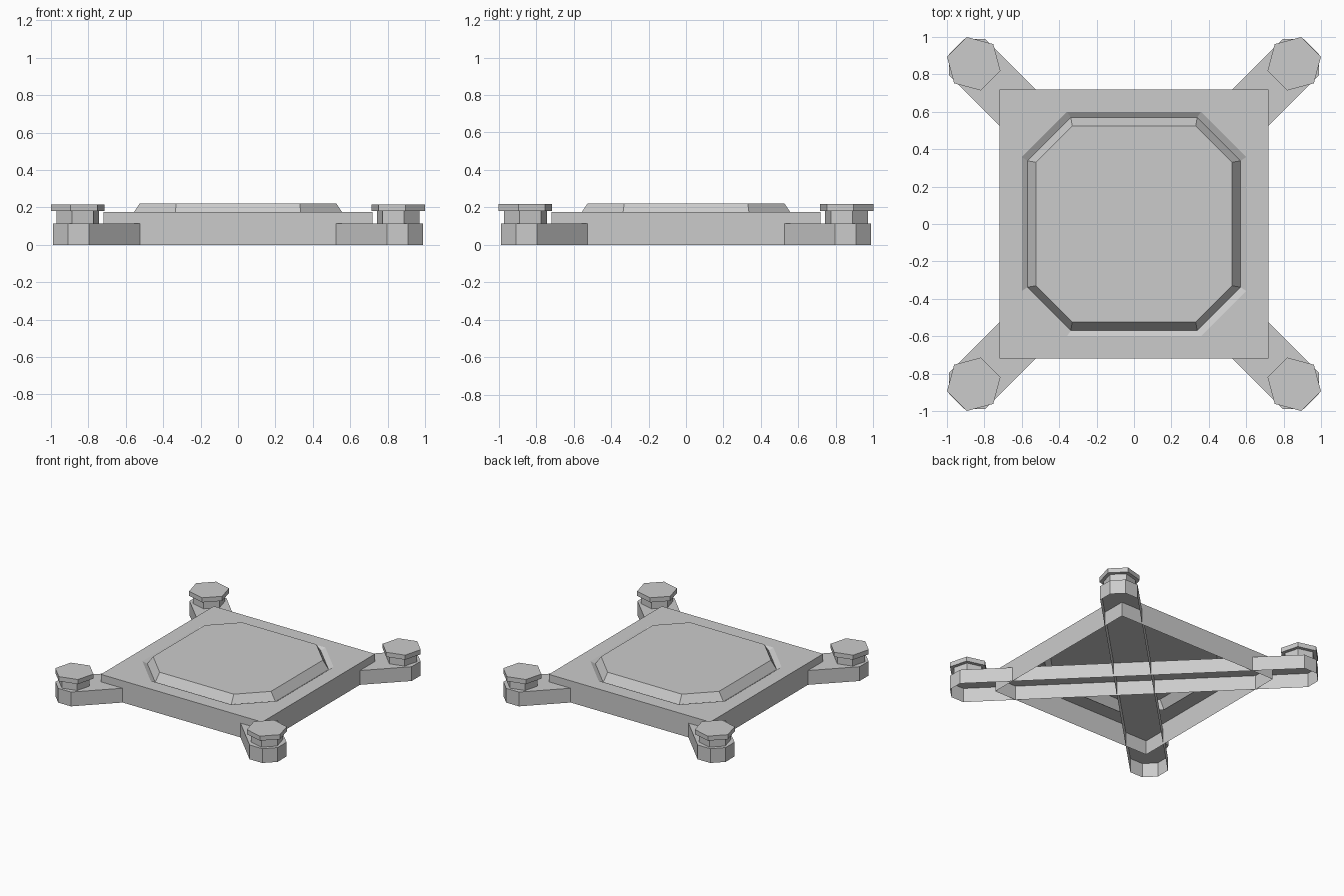
import bpy, bmesh, math
from mathutils import Vector

if "Cube" in bpy.data.objects:
    bpy.data.objects.remove(bpy.data.objects["Cube"])


def finish(bm, name):
    bmesh.ops.recalc_face_normals(bm, faces=bm.faces)
    me = bpy.data.meshes.new(name)
    bm.to_mesh(me)
    bm.free()
    ob = bpy.data.objects.new(name, me)
    bpy.context.collection.objects.link(ob)
    return ob


def octagon(a, b, z):
    """Chamfered square, half size a, half length of straight side b."""
    pts = [(b, a), (-b, a), (-a, b), (-a, -b), (-b, -a), (b, -a), (a, -b), (a, b)]
    return [(x, y, z) for x, y in pts]


def prism(name, outline, z0, z1, closed_bottom):
    bm = bmesh.new()
    lo = [bm.verts.new((x, y, z0)) for x, y in outline]
    hi = [bm.verts.new((x, y, z1)) for x, y in outline]
    n = len(outline)
    for i in range(n):
        j = (i + 1) % n
        bm.faces.new((lo[i], lo[j], hi[j], hi[i]))
    bm.faces.new(hi)
    if closed_bottom:
        bm.faces.new(lo[::-1])
    return finish(bm, name)


# Hollow square plate with a grooved, raised octagonal panel
S, TOP = 0.718, 0.175
bm = bmesh.new()
corners = [(S, S), (-S, S), (-S, -S), (S, -S)]
lo = [bm.verts.new((x, y, 0)) for x, y in corners]
hi = [bm.verts.new((x, y, TOP)) for x, y in corners]
rings = [[bm.verts.new(p) for p in octagon(*r)] for r in
         ((0.60, 0.358, TOP), (0.57, 0.338, 0.155), (0.525, 0.33, 0.222))]
for i in range(4):
    j = (i + 1) % 4
    o = rings[0]
    bm.faces.new((lo[i], lo[j], hi[j], hi[i]))
    bm.faces.new((hi[i], hi[j], o[2 * i + 1], o[2 * i]))
    bm.faces.new((hi[i], o[2 * i], o[2 * i - 1]))
for a, b in zip(rings, rings[1:]):
    for i in range(8):
        j = (i + 1) % 8
        bm.faces.new((a[i], a[j], b[j], b[i]))
bm.faces.new(rings[-1])
finish(bm, "base_plate")

# Two crossing arms, open below, with half-octagon ends
R, C = 0.148, 0.852 * math.sqrt(2)
for k, turn in enumerate((45, 135)):
    t = math.radians(turn)
    outline = []
    for side in (0, 180):
        mid = Vector((C * math.cos(t + math.radians(side)), C * math.sin(t + math.radians(side))))
        for d in (-67.5, -22.5, 22.5, 67.5):
            ang = t + math.radians(side + d)
            outline.append(tuple(mid + R * Vector((math.cos(ang), math.sin(ang)))))
    prism(f"cross_arm_{k + 1}", outline, 0, 0.115, False)

# Hexagonal feet on the arm ends: neck and wider cap
for k in range(4):
    t = math.radians(45 + 90 * k)
    cx, cy = 0.857 * math.sqrt(2) * math.cos(t), 0.857 * math.sqrt(2) * math.sin(t)
    for part, r, z0, z1 in (("neck", 0.118, 0.115, 0.18), ("cap", 0.148, 0.18, 0.217)):
        hexa = [(cx + r * math.cos(t + math.radians(30 + 60 * i)),
                 cy + r * math.sin(t + math.radians(30 + 60 * i))) for i in range(6)]
        prism(f"foot_{part}_{k + 1}", hexa, z0, z1, part == "cap")
